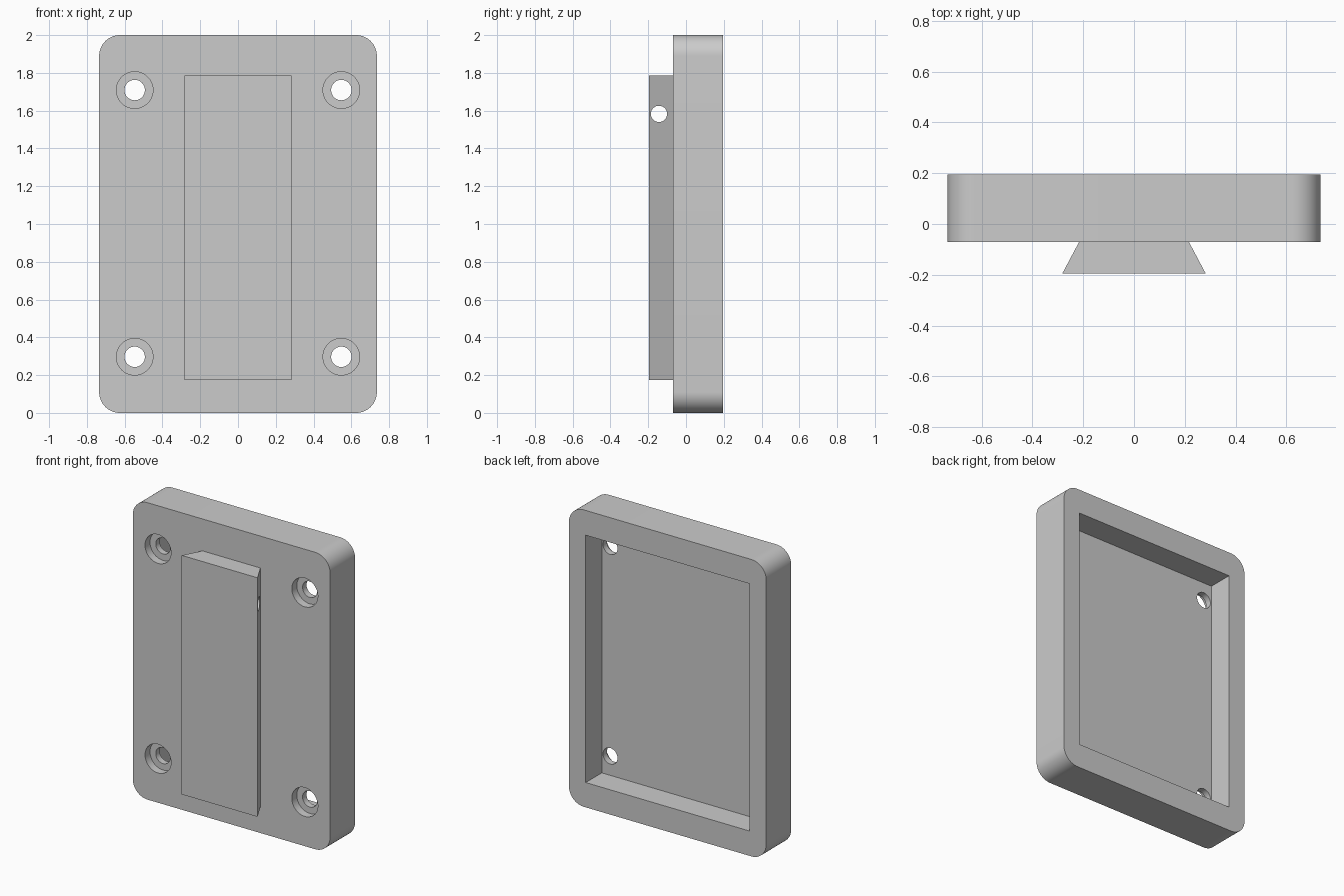
import bpy
import bmesh
import math
from mathutils import Matrix

cube = bpy.data.objects.get("Cube")
if cube:
    bpy.data.objects.remove(cube, do_unlink=True)

# Depth levels, front to back
RAIL_FRONT, PLATE_FRONT, FLOOR, BACK = -0.196, -0.07, 0.025, 0.196

grey = bpy.data.materials.new("plain grey")
grey.use_nodes = True
colour = (0.6, 0.6, 0.6, 1)
grey.diffuse_color = colour
grey.node_tree.nodes["Principled BSDF"].inputs["Base Color"].default_value = colour


def finish(name, bm):
    bmesh.ops.recalc_face_normals(bm, faces=bm.faces)
    mesh = bpy.data.meshes.new(name)
    bm.to_mesh(mesh)
    bm.free()
    mesh.materials.append(grey)
    obj = bpy.data.objects.new(name, mesh)
    bpy.context.collection.objects.link(obj)
    return obj


def prism(name, outline, vector):
    """Extrude a closed outline along a vector."""
    bm = bmesh.new()
    face = bm.faces.new([bm.verts.new(p) for p in outline])
    new = bmesh.ops.extrude_face_region(bm, geom=[face])["geom"]
    bmesh.ops.translate(bm, vec=vector, verts=[v for v in new if isinstance(v, bmesh.types.BMVert)])
    return finish(name, bm)


def cylinder(name, centre, radius, length, axis):
    bm = bmesh.new()
    bmesh.ops.create_cone(bm, cap_ends=True, segments=48, radius1=radius,
                          radius2=radius, depth=length)
    turn = Matrix.Rotation(math.pi / 2, 4, axis)
    bm.transform(Matrix.Translation(centre) @ turn)
    return finish(name, bm)


def cut(obj, cutter):
    """Subtract a helper solid, then discard it."""
    cutter.hide_render = True
    mod = obj.modifiers.new("cut", "BOOLEAN")
    mod.operation = "DIFFERENCE"
    mod.solver = "EXACT"
    mod.object = cutter
    bpy.context.view_layer.objects.active = obj
    bpy.ops.object.modifier_apply(modifier=mod.name)
    bpy.data.objects.remove(cutter, do_unlink=True)


def rounded_outline(half_w, height, radius, y, steps=16):
    points = []
    corners = [(1, 1), (-1, 1), (-1, -1), (1, -1)]
    for quarter, (sx, sz) in enumerate(corners):
        for i in range(steps + 1):
            a = (quarter + i / steps) * math.pi / 2
            points.append((sx * (half_w - radius) + radius * math.cos(a), y,
                           height / 2 + sz * (height / 2 - radius) + radius * math.sin(a)))
    return points


# Rounded back plate with a rectangular pocket in its rear
plate = prism("mounting_plate", rounded_outline(0.735, 2, 0.11, PLATE_FRONT),
              (0, BACK - PLATE_FRONT, 0))
pocket = [(sx * 0.61, FLOOR, 1 + sz * 0.833)
          for sx, sz in ((-1, -1), (1, -1), (1, 1), (-1, 1))]
cut(plate, prism("pocket_cutter", pocket, (0, 0.5, 0)))

# Four counterbored screw holes
for x in (-0.547, 0.547):
    for z in (0.297, 1.709):
        cut(plate, cylinder("bore_cutter", (x, PLATE_FRONT, z), 0.097, 0.106, "X"))
        cut(plate, cylinder("screw_cutter", (x, PLATE_FRONT, z), 0.054, 0.4, "X"))

# Dovetail rail with a cross pin hole
profile = [(-0.283, RAIL_FRONT, 0.175), (0.283, RAIL_FRONT, 0.175),
           (0.216, PLATE_FRONT, 0.175), (-0.216, PLATE_FRONT, 0.175)]
rail = prism("dovetail_rail", profile, (0, 0, 1.61))
cut(rail, cylinder("pin_cutter", (0, -0.143, 1.583), 0.043, 1, "Y"))

# Smooth the curved walls and keep the edges crisp
for obj in (plate, rail):
    bpy.ops.object.select_all(action="DESELECT")
    obj.select_set(True)
    bpy.context.view_layer.objects.active = obj
    bpy.ops.object.shade_smooth_by_angle(angle=math.radians(25))
